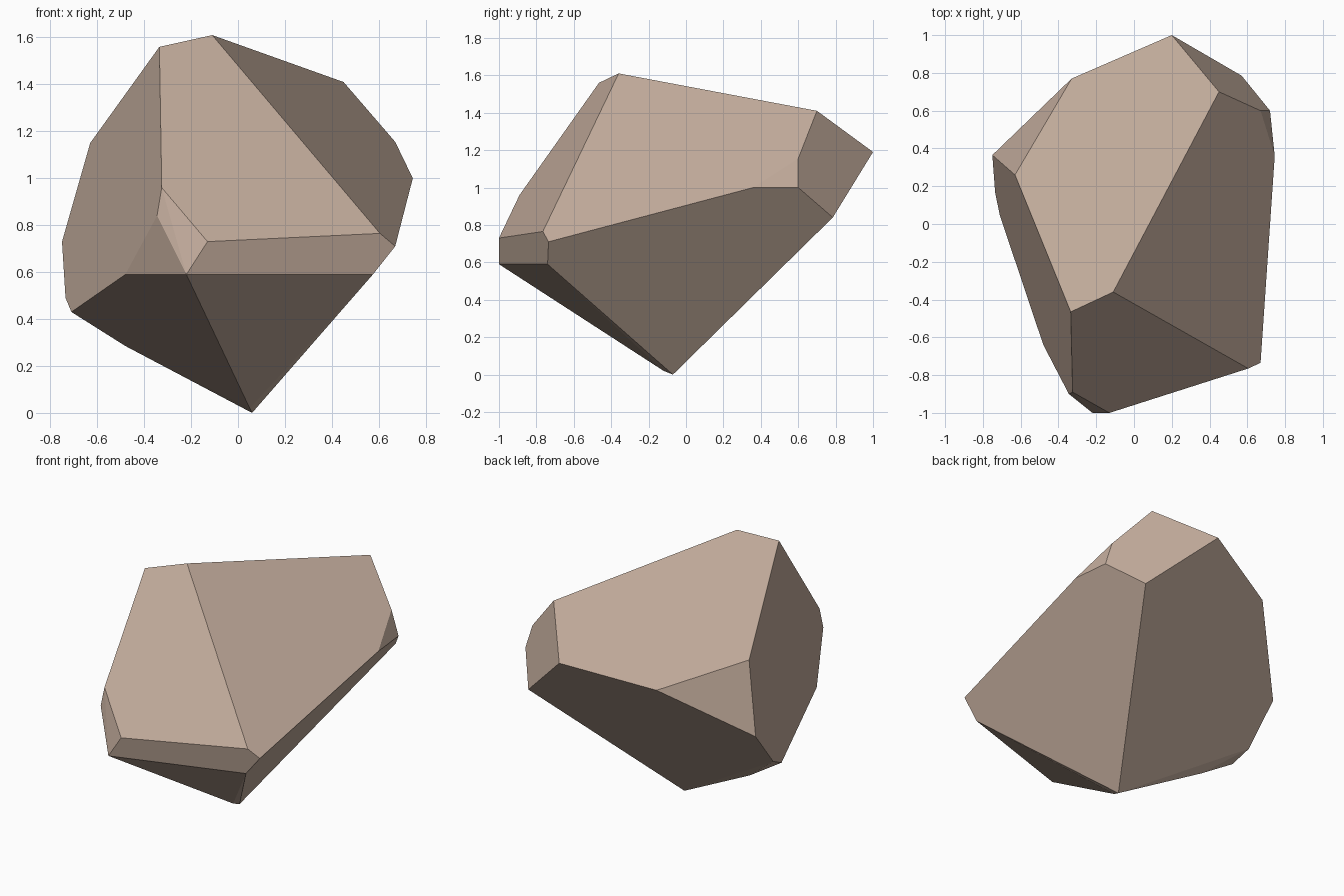
import bpy, bmesh, math

# Stone colour
stone = bpy.data.materials.new("warm grey stone")
stone.diffuse_color = (0.54, 0.41, 0.33, 1)

# Corner points of the faceted boulder
corners = [
    # sloping top
    (-0.11, -0.36, 1.61), (-0.335, -0.465, 1.56), (-0.63, 0.26, 1.15),
    (-0.33, 0.77, 1.07), (0.20, 1.00, 1.19), (0.45, 0.70, 1.41),
    # right flank
    (0.67, 0.60, 1.155), (0.72, 0.60, 1.00), (0.745, 0.36, 1.00),
    (0.57, 0.785, 0.84), (0.67, -0.735, 0.71),
    # front
    (0.605, -0.765, 0.765), (0.575, -0.74, 0.59), (-0.22, -1.00, 0.59),
    (-0.13, -1.00, 0.73), (-0.325, -0.89, 0.96), (-0.345, -0.90, 0.84),
    # left flank
    (-0.48, -0.64, 0.59), (-0.71, 0.045, 0.43), (-0.735, 0.165, 0.49),
    (-0.75, 0.365, 0.73),
    # foot
    (-0.48, 0.04, 0.285), (0.05, -0.12, 0.02), (0.06, -0.07, 0.0),
]

# Wrap the corners in a hull and merge coplanar triangles into facets
bm = bmesh.new()
for c in corners:
    bm.verts.new(c)
bmesh.ops.convex_hull(bm, input=bm.verts[:])
bmesh.ops.dissolve_limit(bm, angle_limit=math.radians(4),
                         verts=bm.verts[:], edges=bm.edges[:])
bmesh.ops.recalc_face_normals(bm, faces=bm.faces[:])

mesh = bpy.data.meshes.new("boulder")
bm.to_mesh(mesh)
bm.free()
mesh.materials.append(stone)
boulder = bpy.data.objects.new("boulder", mesh)
bpy.context.collection.objects.link(boulder)
